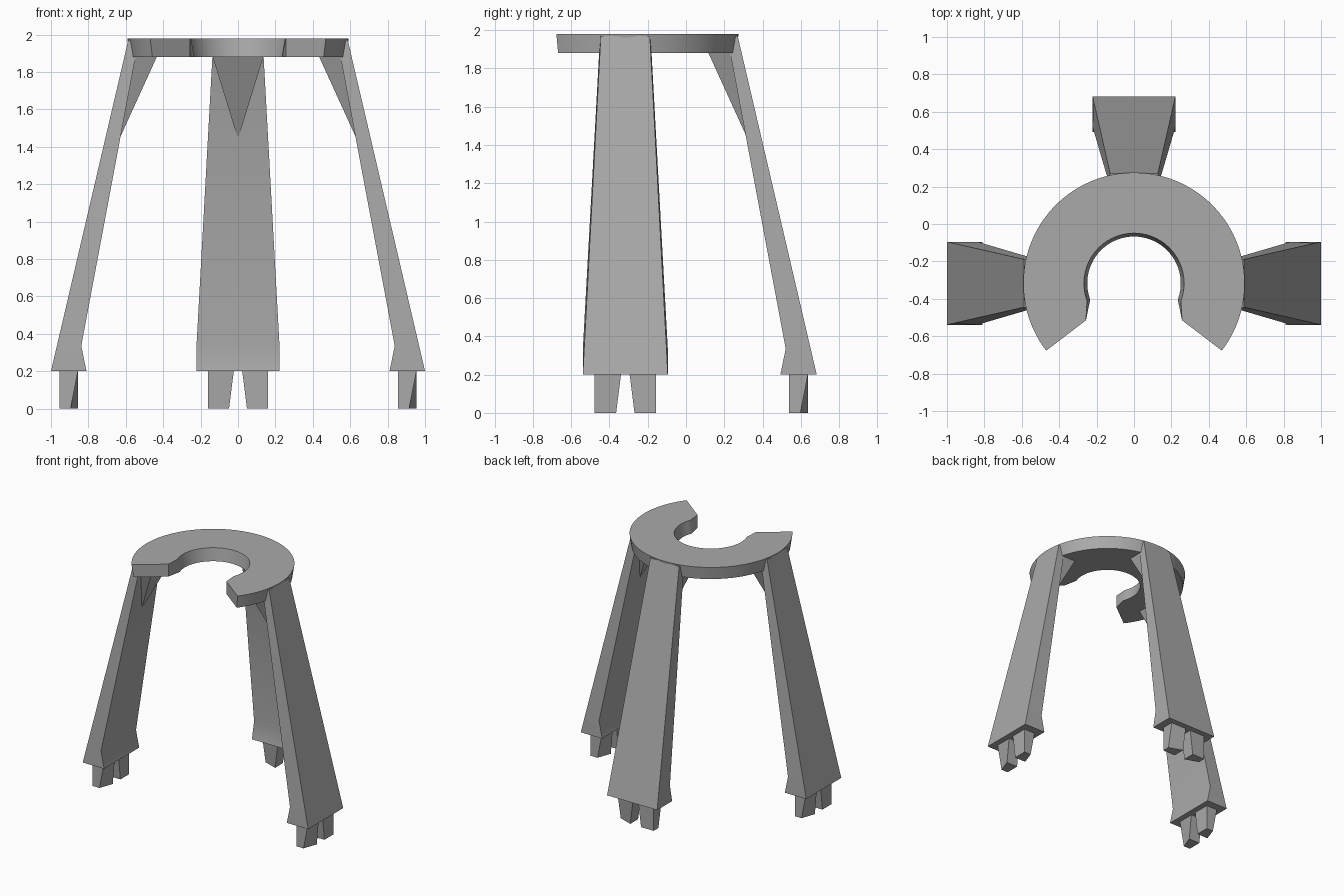
import bpy, bmesh, math
from mathutils import Matrix

cube = bpy.data.objects.get("Cube")
if cube:
    bpy.data.objects.remove(cube, do_unlink=True)

grey = bpy.data.materials.new("plain grey")
grey.use_nodes = True
COLOR = (0.4, 0.4, 0.4, 1)
grey.diffuse_color = COLOR
grey.node_tree.nodes["Principled BSDF"].inputs["Base Color"].default_value = COLOR

CENTRE = Matrix.Translation((0, -0.317, 0))


def loft(name, sections, matrix):
    """Skin a closed solid through point loops of equal length."""
    bm = bmesh.new()
    loops = [[bm.verts.new(p) for p in s] for s in sections]
    for a, b in zip(loops, loops[1:]):
        n = len(a)
        for i in range(n):
            j = (i + 1) % n
            bm.faces.new((a[i], a[j], b[j], b[i]))
    bm.faces.new(loops[0][::-1])
    bm.faces.new(loops[-1])
    bmesh.ops.remove_doubles(bm, verts=bm.verts, dist=1e-5)
    bmesh.ops.recalc_face_normals(bm, faces=bm.faces)
    mesh = bpy.data.meshes.new(name)
    bm.to_mesh(mesh)
    bm.free()
    mesh.materials.append(grey)
    mesh.transform(matrix)
    obj = bpy.data.objects.new(name, mesh)
    bpy.context.collection.objects.link(obj)
    bpy.ops.object.select_all(action="DESELECT")
    obj.select_set(True)
    bpy.context.view_layer.objects.active = obj
    bpy.ops.object.shade_smooth_by_angle(angle=math.radians(30))
    return obj


def arc(radius, start, end, steps):
    angles = [math.radians(start + (end - start) * i / steps) for i in range(steps + 1)]
    return [(radius * math.cos(a), radius * math.sin(a)) for a in angles]


# Open ring with widened, chamfered mouth
def ring_outline(outer, inner, z):
    pts = arc(outer, -37.5, 217.5, 56)
    pts += [(-0.257, -0.198)] + arc(inner, 200.5, -20.5, 40) + [(0.257, -0.198)]
    return [(x, y, z) for x, y in pts]


loft("top_ring", [ring_outline(0.577, 0.25, 1.88), ring_outline(0.592, 0.268, 1.98)], CENTRE)


# Leg cross-section: the outer face is flat, the inner face has a heel kink
def leg_section(z, inner_half, inner_r):
    t = (z - 0.2) / 1.77
    half, r = 0.222 - 0.094 * t, 1.0 - 0.413 * t
    return [(-half, r, z), (half, r, z), (inner_half, inner_r, z), (-inner_half, inner_r, z)]


def box_loop(x0, x1, y0, y1, z):
    return [(x0, y0, z), (x1, y0, z), (x1, y1, z), (x0, y1, z)]


for side, angle in (("back", 0), ("left", -90), ("right", 90)):
    place = CENTRE @ Matrix.Rotation(math.radians(angle), 4, "Z")
    loft(side + "_leg", [leg_section(0.2, 0.222, 0.81), leg_section(0.335, 0.222, 0.838),
                         leg_section(1.88, 0.137, 0.548), leg_section(1.97, 0.13, 0.53)], place)

    # Pointed brace under the ring
    loft(side + "_brace", [[(0, 0.635, 1.44)] * 4,
                           box_loop(-0.137, 0.137, 0.432, 0.55, 1.885)], place)

    # Two tapered toes, the second turned half a circle from the first
    mid = Matrix.Translation((0, 0.905, 0))
    for toe, turn in (("outer_toe", 0), ("inner_toe", math.pi)):
        bottom = [(0.048, -0.05, 0), (0.16, -0.05, 0), (0.16, 0.01, 0), (0.048, 0.05, 0)]
        top = box_loop(0.022, 0.16, -0.05, 0.05, 0.205)
        loft(side + "_" + toe, [bottom, top], place @ mid @ Matrix.Rotation(turn, 4, "Z"))
